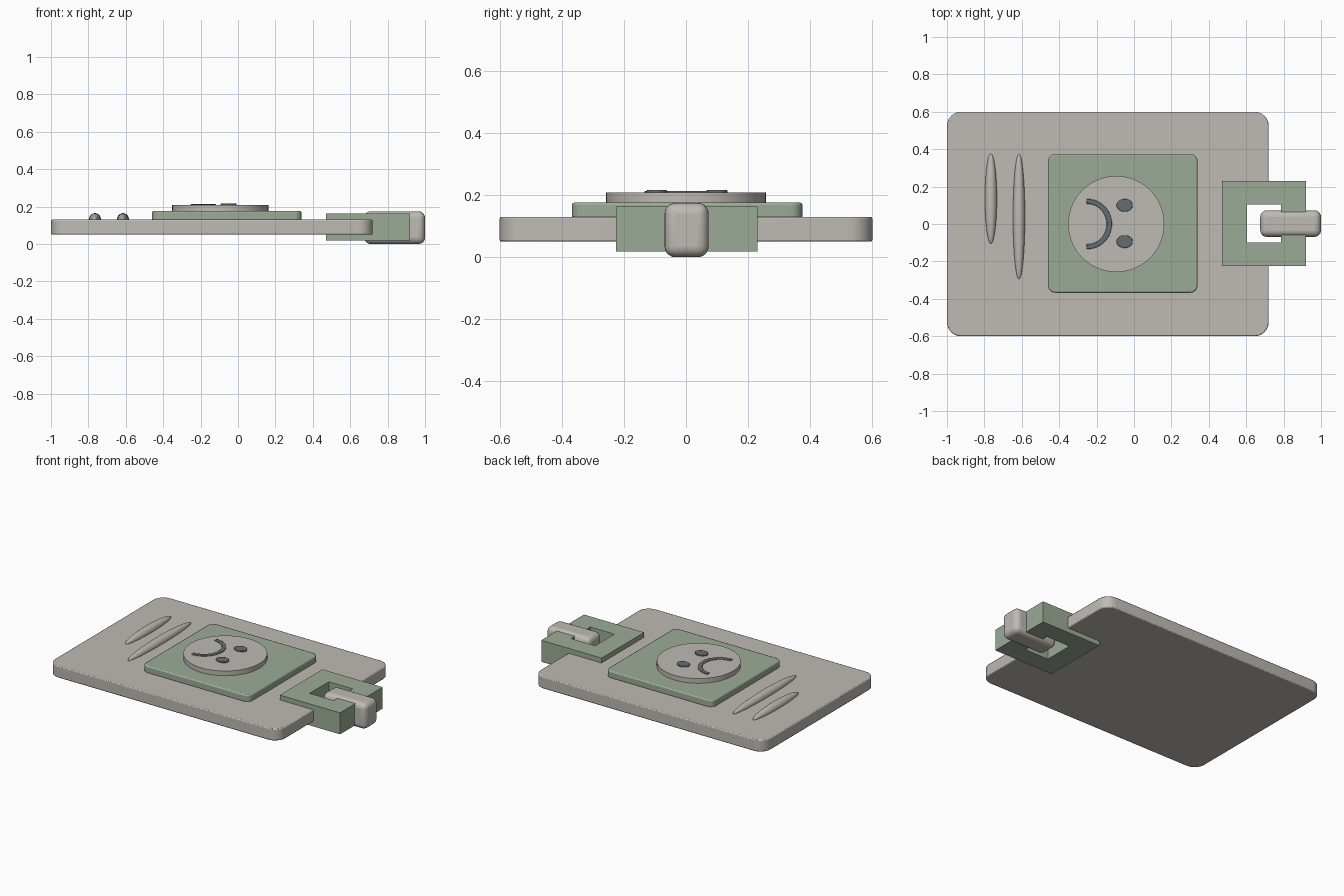
import bpy, bmesh, math

if "Cube" in bpy.data.objects:
    bpy.data.objects.remove(bpy.data.objects["Cube"])


def material(name, rgb):
    m = bpy.data.materials.new(name)
    m.diffuse_color = (*rgb, 1)
    m.use_nodes = True
    m.node_tree.nodes["Principled BSDF"].inputs["Base Color"].default_value = m.diffuse_color
    return m


GREY = material("warm_grey", (0.52, 0.49, 0.455))
GREEN = material("sage_green", (0.33, 0.41, 0.31))
DARK = material("slate", (0.13, 0.155, 0.17))


def finish(obj, mat, bevel=0, segments=3, smooth=True):
    obj.data.materials.append(mat)
    if bevel:
        mod = obj.modifiers.new("soft_edges", 'BEVEL')
        mod.width, mod.segments = bevel, segments
        mod.limit_method, mod.angle_limit = 'ANGLE', math.radians(40)
    if smooth:
        bpy.ops.object.select_all(action='DESELECT')
        obj.select_set(True)
        bpy.context.view_layer.objects.active = obj
        bpy.ops.object.shade_smooth_by_angle(angle=math.radians(35))
    return obj


def prism(name, outline, z0, z1, mat, bevel=0, smooth=True):
    """Extrude a counter-clockwise xy outline from z0 to z1."""
    bm = bmesh.new()
    face = bm.faces.new([bm.verts.new((x, y, z0)) for x, y in outline])
    top = bmesh.ops.extrude_face_region(bm, geom=[face])["geom"]
    bmesh.ops.translate(bm, vec=(0, 0, z1 - z0),
                        verts=[v for v in top if isinstance(v, bmesh.types.BMVert)])
    bmesh.ops.recalc_face_normals(bm, faces=bm.faces)
    mesh = bpy.data.meshes.new(name)
    bm.to_mesh(mesh)
    bm.free()
    obj = bpy.data.objects.new(name, mesh)
    bpy.context.collection.objects.link(obj)
    return finish(obj, mat, bevel, 2, smooth)


def arc(cx, cy, rx, ry, a0, a1, n):
    return [(cx + rx * math.cos(math.radians(a0 + (a1 - a0) * i / n)),
             cy + ry * math.sin(math.radians(a0 + (a1 - a0) * i / n))) for i in range(n + 1)]


def rounded_rect(x0, x1, y0, y1, r, n=6):
    """Starts at the lower right corner, ends at the lower left one."""
    return (arc(x1 - r, y0 + r, r, r, -90, 0, n) + arc(x1 - r, y1 - r, r, r, 0, 90, n)
            + arc(x0 + r, y1 - r, r, r, 90, 180, n) + arc(x0 + r, y0 + r, r, r, 180, 270, n))


def ellipse(cx, cy, rx, ry, n):
    return arc(cx, cy, rx, ry, 0, 360, n)[:-1]


# Card, notched under the clip so the clip opening goes right through
card = rounded_rect(-1, 0.72, -0.6, 0.6, 0.075)
card[7:7] = [(0.72, -0.13), (0.57, -0.13), (0.57, 0.13), (0.72, 0.13)]
prism("card", card, 0.05, 0.13, GREY, 0.006)

# Raised panel and round portrait
prism("panel", rounded_rect(-0.46, 0.34, -0.368, 0.375, 0.04), 0.125, 0.176, GREEN, 0.008)
prism("portrait_disc", ellipse(-0.095, 0, 0.257, 0.257, 64), 0.17, 0.208, GREY)

# Face details
for side, y in (("left", 0.1), ("right", -0.094)):
    prism(side + "_eye", ellipse(-0.05, y, 0.043, 0.034, 32), 0.204, 0.216, DARK, 0.003)
mouth = arc(-0.25, 0, 0.132, 0.134, -92, 92, 32) + arc(-0.25, 0, 0.104, 0.108, 92, -92, 32)
prism("mouth", mouth, 0.204, 0.213, DARK, 0.003)

# Long tapered text ridges
for name, x, y0, y1 in (("short_ridge", -0.765, -0.105, 0.375), ("long_ridge", -0.615, -0.295, 0.375)):
    bpy.ops.mesh.primitive_uv_sphere_add(segments=32, ring_count=24, radius=1,
                                         location=(x, (y0 + y1) / 2, 0.132))
    ridge = bpy.context.object
    ridge.name = name
    ridge.rotation_euler.x = math.pi / 2
    ridge.scale = (0.032, 0.033, (y1 - y0) / 2)
    finish(ridge, GREY)

# Square clip frame, open on the right where the hook sits
frame = [(0.47, -0.225), (0.92, -0.225), (0.92, -0.05), (0.785, -0.05), (0.785, -0.1), (0.605, -0.1),
         (0.605, 0.105), (0.785, 0.105), (0.785, 0.05), (0.92, 0.05), (0.92, 0.23), (0.47, 0.23)]
prism("clip_frame", frame, 0.018, 0.163, GREEN, smooth=False)

# Rounded hook through the frame
bpy.ops.mesh.primitive_cube_add(size=1, location=(0.8375, 0.002, 0.0875))
hook = bpy.context.object
hook.name = "hook"
hook.dimensions = (0.325, 0.142, 0.175)
bpy.ops.object.transform_apply(location=False, rotation=False, scale=True)
finish(hook, GREY, 0.035, 5)
